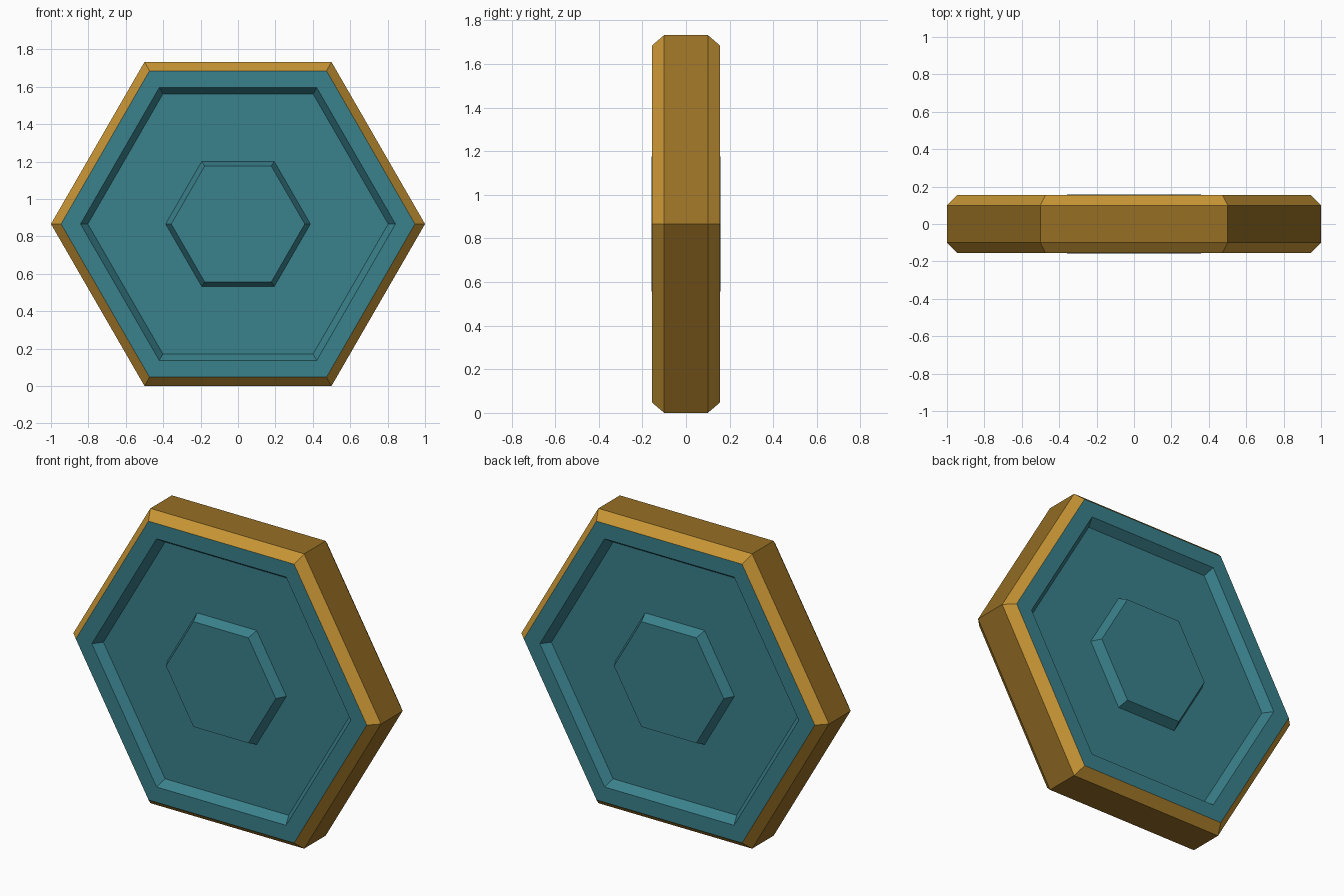
import bpy, bmesh, math

if "Cube" in bpy.data.objects:
    bpy.data.objects.remove(bpy.data.objects["Cube"])

CENTRE_Z = math.sqrt(3) / 2


def material(name, rgb):
    m = bpy.data.materials.new(name)
    m.diffuse_color = (*rgb, 1)
    m.use_nodes = True
    m.node_tree.nodes["Principled BSDF"].inputs["Base Color"].default_value = m.diffuse_color
    return m


gold = material("gold", (0.57, 0.30, 0.035))
dark_gold = material("dark_gold", (0.31, 0.158, 0.018))
teal = material("teal", (0.042, 0.22, 0.262))


def hex_loft(name, profile, mats, mat_rule):
    """Capped solid through hexagons given as (corner radius, y)."""
    bm = bmesh.new()
    rings = []
    for r, y in profile:
        rings.append([bm.verts.new((r * math.cos(k * math.pi / 3), y,
                                    CENTRE_Z + r * math.sin(k * math.pi / 3)))
                      for k in range(6)])
    for a, b in zip(rings, rings[1:]):
        for k in range(6):
            n = (k + 1) % 6
            bm.faces.new((a[k], a[n], b[n], b[k]))
    bm.faces.new(rings[0])
    bm.faces.new(rings[-1])
    bmesh.ops.recalc_face_normals(bm, faces=bm.faces)
    for f in bm.faces:
        f.material_index = mat_rule(f)
    me = bpy.data.meshes.new(name)
    bm.to_mesh(me)
    bm.free()
    for m in mats:
        me.materials.append(m)
    ob = bpy.data.objects.new(name, me)
    bpy.context.collection.objects.link(ob)
    return ob


# Body: dark gold edge, gold bevels, recessed teal panel on both faces
half = [(0.803, 0.103), (0.842, 0.155), (0.946, 0.155), (1.0, 0.10)]
body = [(r, -y) for r, y in half] + half[::-1]


def body_colour(face):
    radii = [math.hypot(v.co.x, v.co.z - CENTRE_Z) for v in face.verts]
    if max(radii) < 0.96:
        return 2                                # panel
    return 1 if min(radii) > 0.96 else 0        # outer edge or bevel


hex_loft("hexagon_body", body, [gold, dark_gold, teal], body_colour)

# Raised bevelled boss in the middle of each panel
for name, s in (("front_boss", -1), ("back_boss", 1)):
    hex_loft(name, [(0.387, s * 0.09), (0.387, s * 0.103), (0.357, s * 0.159)],
             [teal], lambda f: 0)
